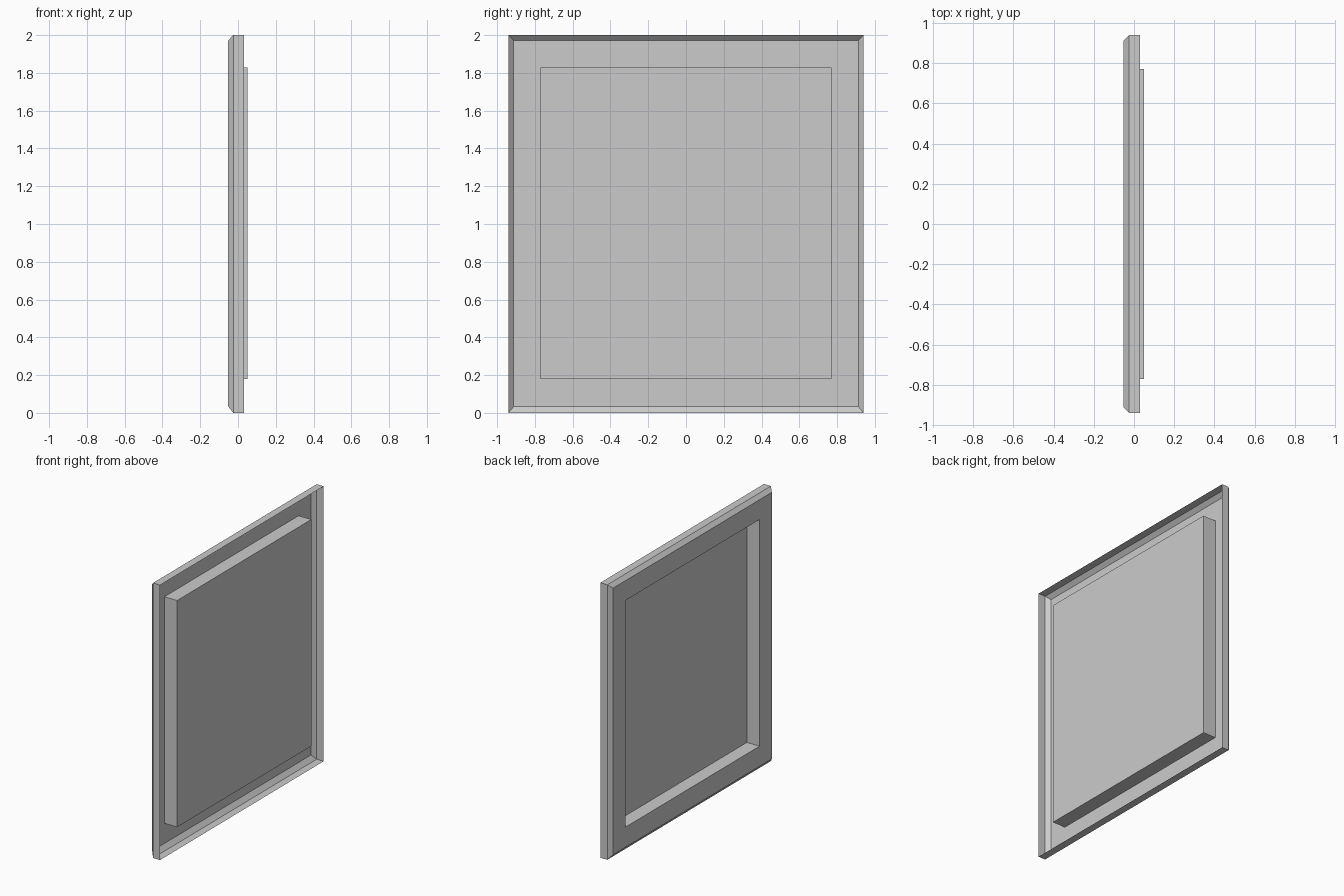
import bpy, bmesh

if "Cube" in bpy.data.objects:
    bpy.data.objects.remove(bpy.data.objects["Cube"])

# Pressed sheet panel: nested rectangular rings as (x, half width in y, bottom z, top z)
RINGS = [
    (0.031, 0.94, 0.0, 2.0),       # open rim
    (-0.025, 0.94, 0.0, 2.0),      # end of side wall
    (-0.052, 0.912, 0.034, 1.972), # chamfer to the flat border
    (-0.052, 0.771, 0.18, 1.828),  # inner edge of border
    (0.050, 0.771, 0.18, 1.828),   # raised centre
]

bm = bmesh.new()
loops = []
for x, w, z0, z1 in RINGS:
    corners = [(x, -w, z0), (x, w, z0), (x, w, z1), (x, -w, z1)]
    loops.append([bm.verts.new(c) for c in corners])

# Join neighbouring rings with four walls each
for a, b in zip(loops, loops[1:]):
    for i in range(4):
        j = (i + 1) % 4
        bm.faces.new((a[j], a[i], b[i], b[j]))

# Centre sheet, outer side faces -x
bm.faces.new(loops[-1][::-1])

mesh = bpy.data.meshes.new("pressed_panel")
bm.to_mesh(mesh)
bm.free()
bpy.context.collection.objects.link(bpy.data.objects.new("pressed_panel", mesh))
